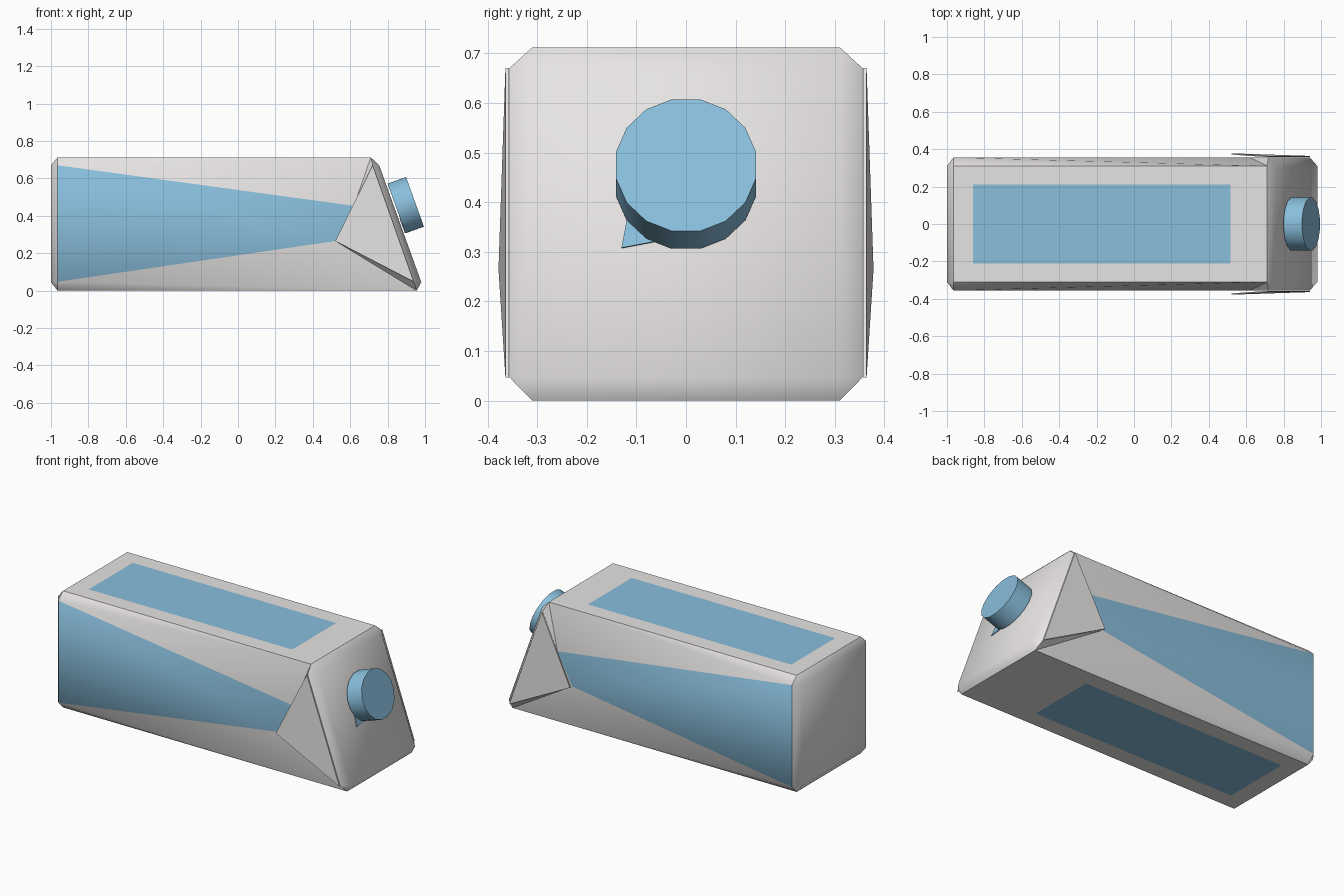
import bpy, bmesh, math
from mathutils import Vector, Matrix

if "Cube" in bpy.data.objects:
    bpy.data.objects.remove(bpy.data.objects["Cube"])

blue = bpy.data.materials.new("blue")
blue.diffuse_color = (0.25, 0.52, 0.72, 1)
blue.use_nodes = True
blue.node_tree.nodes["Principled BSDF"].inputs["Base Color"].default_value = blue.diffuse_color
grey = bpy.data.materials.new("off_white")
grey.diffuse_color = (0.8, 0.78, 0.77, 1)
grey.use_nodes = True
grey.node_tree.nodes["Principled BSDF"].inputs["Base Color"].default_value = grey.diffuse_color


def make(name, bm, mats, angle):
    bmesh.ops.recalc_face_normals(bm, faces=bm.faces)
    me = bpy.data.meshes.new(name)
    bm.to_mesh(me)
    bm.free()
    for m in mats:
        me.materials.append(m)
    ob = bpy.data.objects.new(name, me)
    bpy.context.collection.objects.link(ob)
    bpy.ops.object.select_all(action='DESELECT')
    ob.select_set(True)
    bpy.context.view_layer.objects.active = ob
    bpy.ops.object.shade_smooth_by_angle(angle=math.radians(angle))
    return ob


def prism(bm, pts, offset):
    a = [bm.verts.new(p) for p in pts]
    b = [bm.verts.new(Vector(p) + Vector(offset)) for p in pts]
    bm.faces.new(a)
    bm.faces.new(b[::-1])
    for i in range(len(a)):
        j = (i + 1) % len(a)
        bm.faces.new((a[j], a[i], b[i], b[j]))


# Carton: side-view points (x, half width, z)
W, N, H = 0.356, 0.31, 0.712
P = {
    'bt': (-1, N, 0.67), 'bb': (-1, N, 0.045),             # back face
    'tl': (-0.965, N, H), 'tr': (0.71, N, H),              # top face
    'ul': (-0.965, N, 0), 'ur': (0.955, N, 0),             # underside
    'ft': (0.755, N, 0.67), 'fb': (0.98, N, 0.045),        # sloping end
    'sbt': (-0.965, W, 0.67), 'sbb': (-0.965, W, 0.047),   # side panel, back
    'sft': (0.62, W, 0.453), 'sfb': (0.52, W, 0.265),      # side panel, front
    'et': (0.72, W, 0.67), 'eb': (0.94, W, 0.047),         # end fold
}
bm = bmesh.new()
V = {(k, s): bm.verts.new((x, s * y, z)) for k, (x, y, z) in P.items() for s in (-1, 1)}

# Faces repeated on both sides
side_faces = ["tl tr sbt", "sbt tr sft", "sft tr et", "ul ur sbb", "sbb ur sfb",
              "sfb ur eb", "sft et eb sfb", "sbt sft sfb sbb", "bt sbt sbb bb",
              "bt tl sbt", "bb ul sbb", "tr ft et", "ur fb eb", "ft et eb fb"]
for s in (-1, 1):
    for names in side_faces:
        f = bm.faces.new([V[n, s] for n in names.split()])
        f.material_index = int(names == "sbt sft sfb sbb")

# Faces spanning the width
for a, b in (('bt', 'bb'), ('bt', 'tl'), ('bb', 'ul'), ('tr', 'ft'), ('ft', 'fb'), ('fb', 'ur')):
    bm.faces.new((V[a, -1], V[b, -1], V[b, 1], V[a, 1]))

# Top and underside with an inner blue rectangle
for a, b, z in (('tl', 'tr', H), ('ul', 'ur', 0)):
    outer = [V[a, -1], V[b, -1], V[b, 1], V[a, 1]]
    inner = [bm.verts.new((x, y, z)) for x, y in
             ((-0.86, -0.212), (0.515, -0.212), (0.515, 0.212), (-0.86, 0.212))]
    bm.faces.new(inner).material_index = 1
    for i in range(4):
        j = (i + 1) % 4
        bm.faces.new((outer[i], outer[j], inner[j], inner[i]))
make("carton_body", bm, [grey, blue], 40)

# Folded triangular ears, tips standing slightly proud
for s, name in ((-1, "front_ear"), (1, "back_ear")):
    bm = bmesh.new()
    prism(bm, [(0.72, s * 0.364, 0.67), (0.52, s * 0.378, 0.265), (0.94, s * 0.364, 0.047)],
          (0, -s * 0.007, 0))
    make(name, bm, [grey], 30)

# Cap on the sloping end
axis = Vector((0.625, 0, 0.225)).normalized()
base, depth = Vector((0.8475, 0, 0.439)), 0.105
rot = Matrix.Rotation(math.atan2(axis.x, axis.z), 4, 'Y')
bm = bmesh.new()
bmesh.ops.create_cone(
    bm, cap_ends=True, segments=16, radius1=0.144, radius2=0.144, depth=depth,
    matrix=Matrix.Translation(base + axis * depth / 2) @ rot @ Matrix.Rotation(math.pi / 16, 4, 'Z'))
make("cap", bm, [blue], 40)

# Small pull tab at the cap's base
bm = bmesh.new()
slope = lambda y, z: Vector((0.755 + (0.67 - z) * 0.36, y, z)) + axis * 0.006
prism(bm, [slope(-0.13, 0.305), slope(-0.115, 0.385), slope(-0.05, 0.32)], axis * 0.004)
make("cap_tab", bm, [blue], 30)
